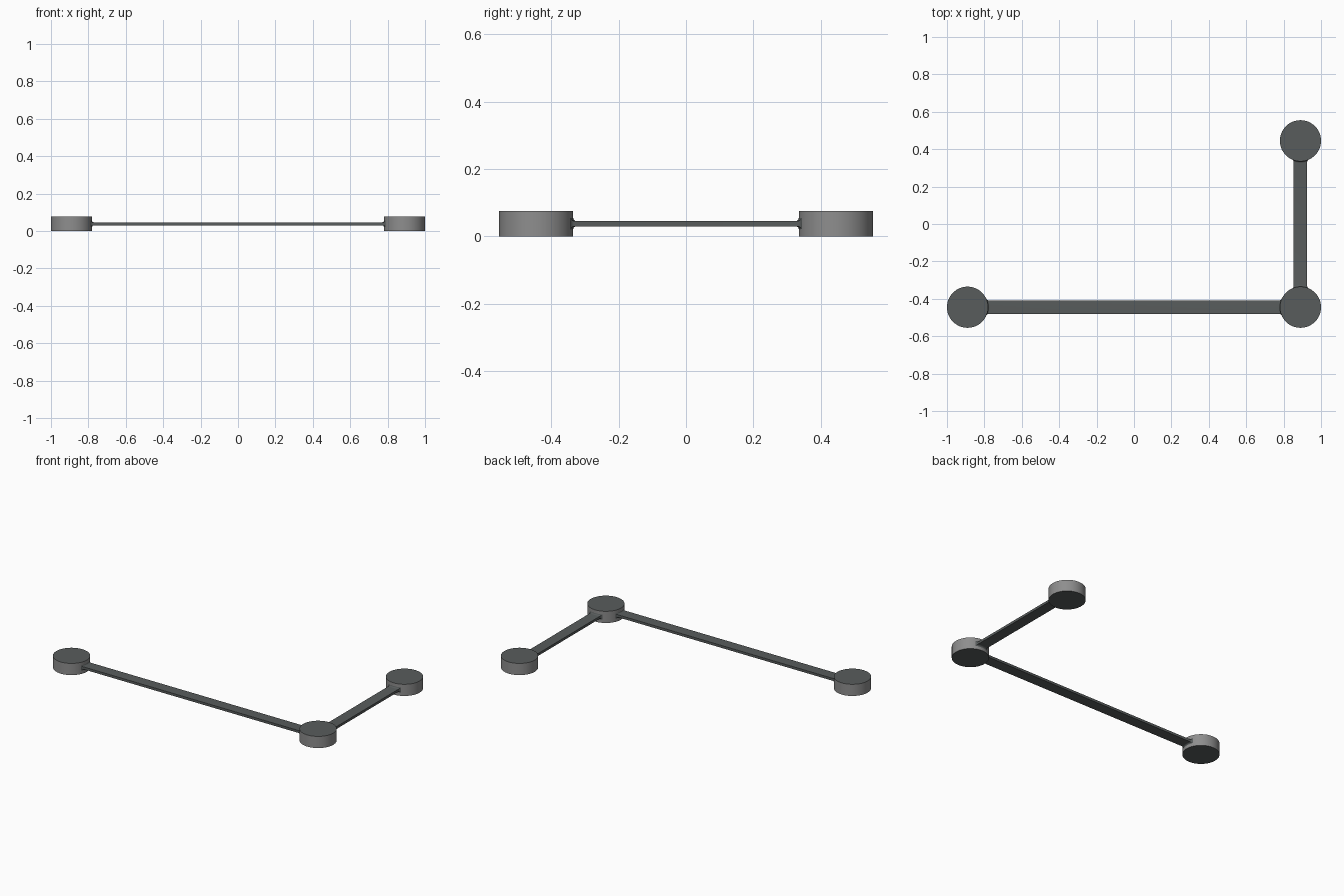
import bpy, bmesh, math
from mathutils import Vector

if "Cube" in bpy.data.objects:
    bpy.data.objects.remove(bpy.data.objects["Cube"])

R, H = 0.11, 0.076            # disc radius and height
HALF_W, HALF_T = 0.036, 0.008  # bar half width and half thickness
FILLET = 0.009                 # rounded flare where a bar meets a disc
LEFT, CORNER, BACK = (-0.89, -0.445), (0.89, -0.445), (0.89, 0.445)


def material(name, color):
    m = bpy.data.materials.new(name)
    m.diffuse_color = (*color, 1)
    m.use_nodes = True
    m.node_tree.nodes["Principled BSDF"].inputs["Base Color"].default_value = m.diffuse_color
    return m


dark = material("dark slate", (0.098, 0.108, 0.108))
grey = material("mid grey", (0.27, 0.27, 0.27))


def finish(bm, name, mats):
    bmesh.ops.recalc_face_normals(bm, faces=bm.faces[:])
    mesh = bpy.data.meshes.new(name)
    bm.to_mesh(mesh)
    bm.free()
    obj = bpy.data.objects.new(name, mesh)
    for m in mats:
        mesh.materials.append(m)
    bpy.context.collection.objects.link(obj)
    bpy.ops.object.select_all(action='DESELECT')
    obj.select_set(True)
    bpy.context.view_layer.objects.active = obj
    bpy.ops.object.shade_smooth_by_angle(angle=math.radians(35))
    return obj


def disc(name, centre):
    # Dark flat caps, lighter round wall
    bm = bmesh.new()
    bmesh.ops.create_cone(bm, cap_ends=True, segments=64, radius1=R, radius2=R, depth=H)
    bmesh.ops.translate(bm, verts=bm.verts[:], vec=(*centre, H / 2))
    bm.normal_update()
    for f in bm.faces:
        f.material_index = 0 if abs(f.normal.z) > 0.5 else 1
    finish(bm, name, [dark, grey])


def bar(name, start, end, cols=8, steps=5):
    # Rectangular sections lofted between discs, flared and curved to fit each wall
    a, b = Vector((*start, H / 2)), Vector((*end, H / 2))
    length = (b - a).length
    along = (b - a).normalized()
    across = Vector((-along.y, along.x, 0))
    flare = [(-0.002, FILLET)]
    for i in range(steps + 1):
        t = math.pi / 2 * i / steps
        flare.append((FILLET * (1 - math.cos(t)), FILLET * (1 - math.sin(t))))
    sections = [(d, g, 1) for d, g in flare] + [(d, g, -1) for d, g in reversed(flare)]
    bm = bmesh.new()
    rings = []
    for d, grow, side in sections:
        ring = []
        for z in (1, -1):
            for i in range(cols + 1):
                v = z * (HALF_W + grow) * (2 * i / cols - 1)
                u = math.sqrt((R + d) ** 2 - v * v)
                u = u if side > 0 else length - u
                ring.append(bm.verts.new(a + along * u + across * v
                                         + Vector((0, 0, z * (HALF_T + grow)))))
        rings.append(ring)
    n = len(rings[0])
    for r0, r1 in zip(rings, rings[1:]):
        for i in range(n):
            j = (i + 1) % n
            bm.faces.new((r0[i], r0[j], r1[j], r1[i]))
    # End faces hidden inside the discs
    for ring in (rings[0], rings[-1]):
        for i in range(cols):
            bm.faces.new((ring[i], ring[i + 1], ring[n - 2 - i], ring[n - 1 - i]))
    finish(bm, name, [dark])


disc("left_disc", LEFT)
disc("corner_disc", CORNER)
disc("back_disc", BACK)
bar("long_bar", LEFT, CORNER)
bar("short_bar", CORNER, BACK)
